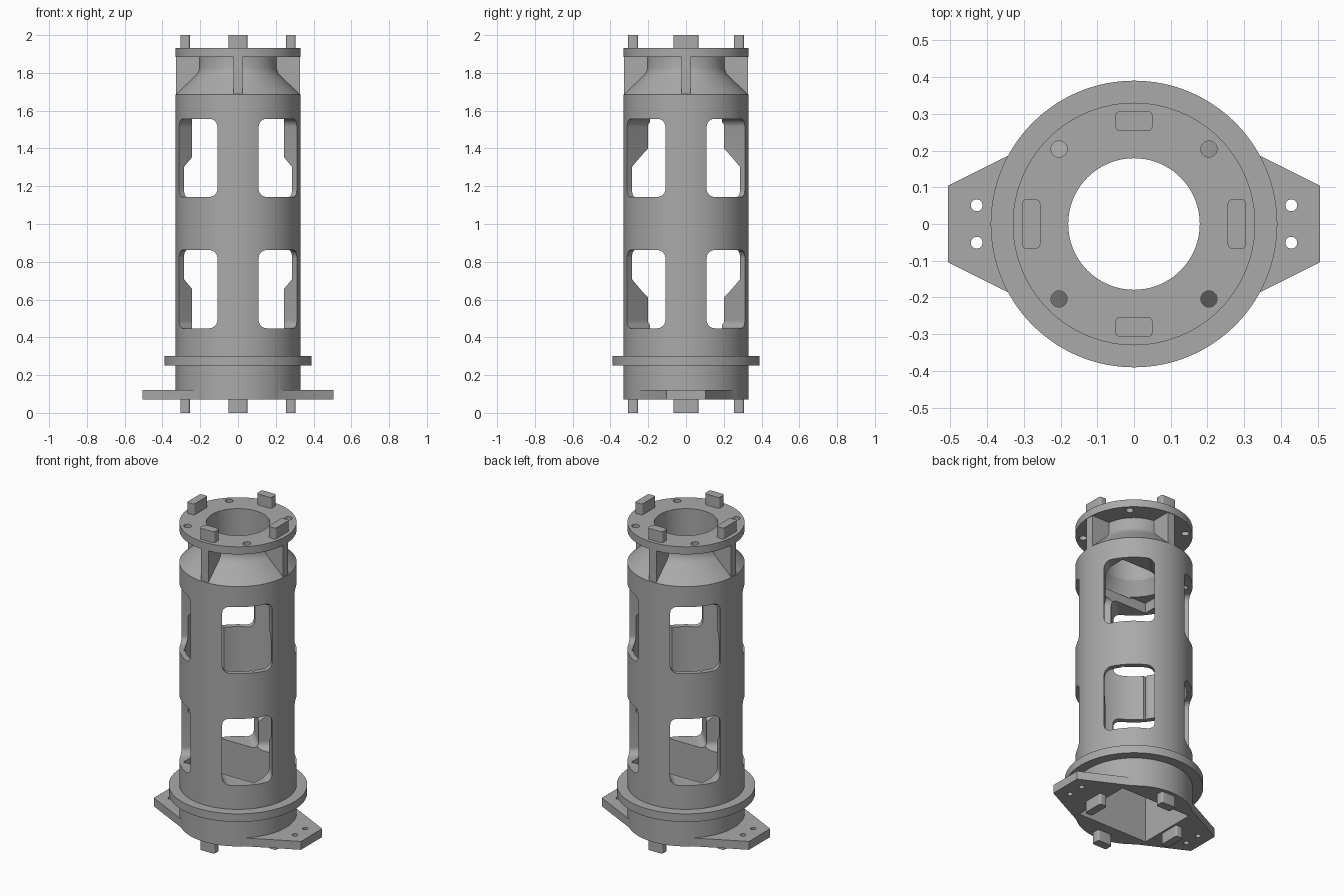
import bpy, bmesh, math
from mathutils import Matrix

cube = bpy.data.objects.get("Cube")
if cube:
    bpy.data.objects.remove(cube, do_unlink=True)

grey = bpy.data.materials.new("plain grey")
grey.use_nodes = True
grey.diffuse_color = (0.4, 0.4, 0.4, 1)
grey.node_tree.nodes["Principled BSDF"].inputs["Base Color"].default_value = (0.4, 0.4, 0.4, 1)


def finish(name, bm):
    bmesh.ops.recalc_face_normals(bm, faces=bm.faces)
    mesh = bpy.data.meshes.new(name)
    bm.to_mesh(mesh)
    bm.free()
    mesh.materials.append(grey)
    obj = bpy.data.objects.new(name, mesh)
    bpy.context.collection.objects.link(obj)
    return obj


def lathe(name, profile, steps=128):
    """Closed solid turned from (radius, height) points."""
    bm = bmesh.new()
    rings = []
    for r, z in profile:
        rings.append([bm.verts.new((r * math.cos(math.tau * i / steps),
                                    r * math.sin(math.tau * i / steps), z)) for i in range(steps)])
    for low, high in zip(rings, rings[1:]):
        for i in range(steps):
            j = (i + 1) % steps
            bm.faces.new((low[i], low[j], high[j], high[i]))
    bm.faces.new(rings[0])
    bm.faces.new(rings[-1])
    return finish(name, bm)


def prism(name, outline, z0, z1):
    bm = bmesh.new()
    face = bm.faces.new([bm.verts.new((x, y, z0)) for x, y in outline])
    new = bmesh.ops.extrude_face_region(bm, geom=[face])["geom"]
    bmesh.ops.translate(bm, vec=(0, 0, z1 - z0),
                        verts=[v for v in new if isinstance(v, bmesh.types.BMVert)])
    return finish(name, bm)


def rounded(half_x, half_y, r, cx=0, cy=0, steps=6):
    """Outline of a rectangle with round corners."""
    points = []
    for q, (sx, sy) in enumerate(((1, 1), (-1, 1), (-1, -1), (1, -1))):
        for i in range(steps + 1):
            a = (q + i / steps) * math.pi / 2
            points.append((cx + sx * (half_x - r) + r * math.cos(a),
                           cy + sy * (half_y - r) + r * math.sin(a)))
    return points


def rectangle(x, y):
    return [(x, y), (-x, y), (-x, -y), (x, -y)]


def combine(target, tool, operation="DIFFERENCE"):
    mod = target.modifiers.new("cut", "BOOLEAN")
    mod.operation = operation
    mod.solver = "EXACT"
    mod.object = tool
    bpy.context.view_layer.objects.active = target
    bpy.ops.object.modifier_apply(modifier=mod.name)
    bpy.data.objects.remove(tool, do_unlink=True)


def smooth(obj):
    bpy.ops.object.select_all(action="DESELECT")
    obj.select_set(True)
    bpy.context.view_layer.objects.active = obj
    bpy.ops.object.shade_smooth_by_angle(angle=math.radians(30))


# Turned outer shell: body, collar, shoulder cone, neck and top flange
R = 0.33
body = lathe("tube_body", [(R, 0.07), (R, 0.25), (0.39, 0.25), (0.39, 0.30), (R, 0.30),
                           (R, 1.685), (0.225, 1.785), (0.211, 1.803), (0.205, 1.825),
                           (0.205, 1.885), (R, 1.885), (R, 1.932)])

# Base plate with tapered mounting ears
plate = prism("base_plate", [(0.506, -0.104), (0.506, 0.104), (0.2, 0.257), (-0.2, 0.257),
                             (-0.506, 0.104), (-0.506, -0.104), (-0.2, -0.257), (0.2, -0.257)],
              0.07, 0.122)
combine(body, plate, "UNION")

# Four ribs under the top flange
for half_x, half_y in ((0.327, 0.025), (0.025, 0.327)):
    combine(body, prism("rib", rectangle(half_x, half_y), 1.66, 1.91), "UNION")

# Bore: rectangular channel, wide round chamber, round neck
combine(body, prism("channel", rectangle(0.243, 0.19), -0.1, 1.62))
combine(body, lathe("chamber", [(0.17, 0.58), (0.298, 0.708), (0.298, 1.302), (0.17, 1.43)]))
combine(body, lathe("neck_bore", [(0.235, 1.61), (0.179, 1.70), (0.179, 2.1)]))

# Windows on the four diagonals, two levels
for z in (0.655, 1.35):
    for k in range(4):
        window = prism("window", rounded(0.143, 0.207, 0.042), 0.12, 0.5)
        window.data.transform(Matrix.Translation((0, 0, z))
                              @ Matrix.Rotation(math.radians(45 + 90 * k), 4, "Z")
                              @ Matrix.Rotation(math.pi / 2, 4, "X"))
        combine(body, window)

# Bolt holes in the top flange and the ears
for sx in (-1, 1):
    for sy in (-1, 1):
        for x, y, r, z0, z1 in ((0.204, 0.204, 0.022, 1.86, 2.0), (0.428, 0.051, 0.016, 0, 0.2)):
            hole = lathe("hole", [(r, z0), (r, z1)], 32)
            hole.data.transform(Matrix.Translation((sx * x, sy * y, 0)))
            combine(body, hole)
smooth(body)

# Locating pegs on both ends
for end, z0, z1 in (("bottom", 0, 0.075), ("top", 1.927, 2.0)):
    for side, cx, cy, hx, hy in (("left", 0.28, 0, 0.025, 0.067), ("right", -0.28, 0, 0.025, 0.067),
                                 ("back", 0, 0.28, 0.05, 0.027), ("front", 0, -0.28, 0.05, 0.027)):
        smooth(prism(f"{end}_peg_{side}", rounded(hx, hy, 0.012, cx, cy), z0, z1))
